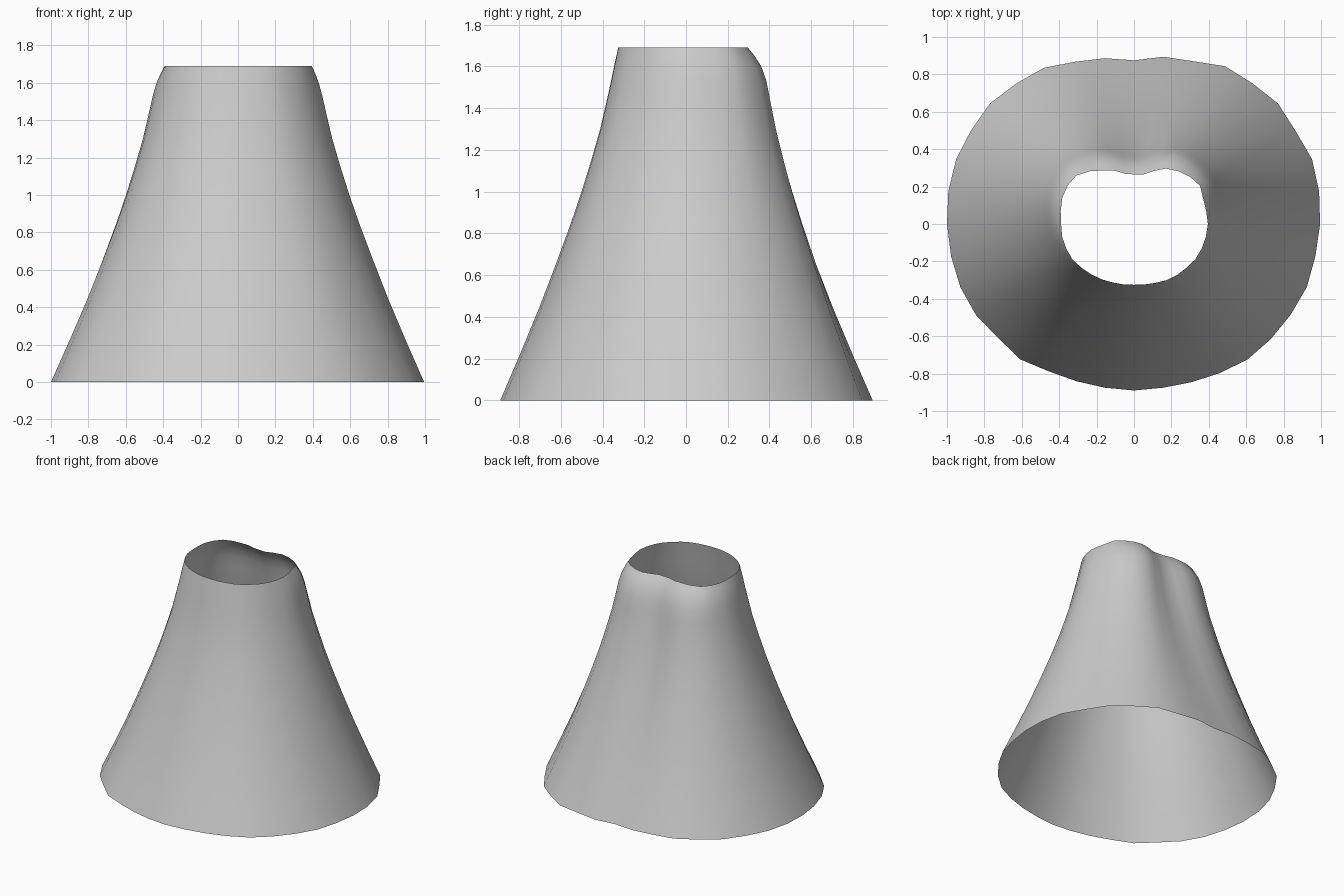
import bpy, bmesh, math

if "Cube" in bpy.data.objects:
    bpy.data.objects.remove(bpy.data.objects["Cube"])

# Radii every 10 degrees, counter-clockwise from +x
BASE = [.995, 1.005, 1.013, .997, 1.004, .983, .974, .926, .908,
        .875, .90, .923, .964, .98, 1.004, 1.005, 1.012, 1.008,
        1.0, .993, .988, .975, .948, .945, .91, .895, .889,
        .89, .889, .90, .92, .945, .956, .968, .984, .985]
RIM = [.395, .392, .394, .408, .392, .368, .342, .301, .268,
       .265, .273, .303, .331, .368, .403, .41, .408, .398,
       .39, .39, .385, .38, .365, .353, .342, .333, .328,
       .325, .328, .335, .347, .357, .365, .378, .385, .39]
# (height, flare): 1 = hem outline, 0 = neck outline
FLARE = [(0, 1), (.2, .848), (.44, .672), (.65, .53), (.85, .40), (1.0, .31),
         (1.15, .228), (1.3, .152), (1.44, .095), (1.53, .06), (1.6, .035),
         (1.65, .015), (1.69, 0)]
TOP = 1.69


def shoulder(deg):
    """How far the neck bulges beyond the rim: sides a little, two lobes at the back."""
    side = .03 * max(0, min(1, (math.sin(math.radians(deg)) + .35) / .5))
    lobes = sum(math.exp(-.5 * ((deg - c) / 16) ** 2) for c in (63, 117))
    return side + .04 * lobes


def tuck(z):
    """Fade of the bulge towards the rim."""
    t = max(0, min(1, (TOP - z) / .17))
    return 1 - (1 - t) ** 2


# Open flared skirt shell, lofted ring by ring
bm = bmesh.new()
rings = []
for z, f in FLARE:
    ring = []
    for i, (b, r) in enumerate(zip(BASE, RIM)):
        neck = r + shoulder(i * 10) * tuck(z)
        rad = neck + (b - neck) * f
        a = math.radians(i * 10)
        ring.append(bm.verts.new((rad * math.cos(a), rad * math.sin(a), z)))
    rings.append(ring)
n = len(BASE)
for lo, hi in zip(rings, rings[1:]):
    for i in range(n):
        j = (i + 1) % n
        bm.faces.new((lo[i], lo[j], hi[j], hi[i])).smooth = True

mesh = bpy.data.meshes.new("skirt_shell")
bm.to_mesh(mesh)
bm.free()
skirt = bpy.data.objects.new("skirt_shell", mesh)
bpy.context.collection.objects.link(skirt)

# Plain light grey
grey = bpy.data.materials.new("light_grey")
grey.diffuse_color = (.6, .6, .6, 1)
grey.use_nodes = True
grey.node_tree.nodes["Principled BSDF"].inputs["Base Color"].default_value = grey.diffuse_color
mesh.materials.append(grey)
